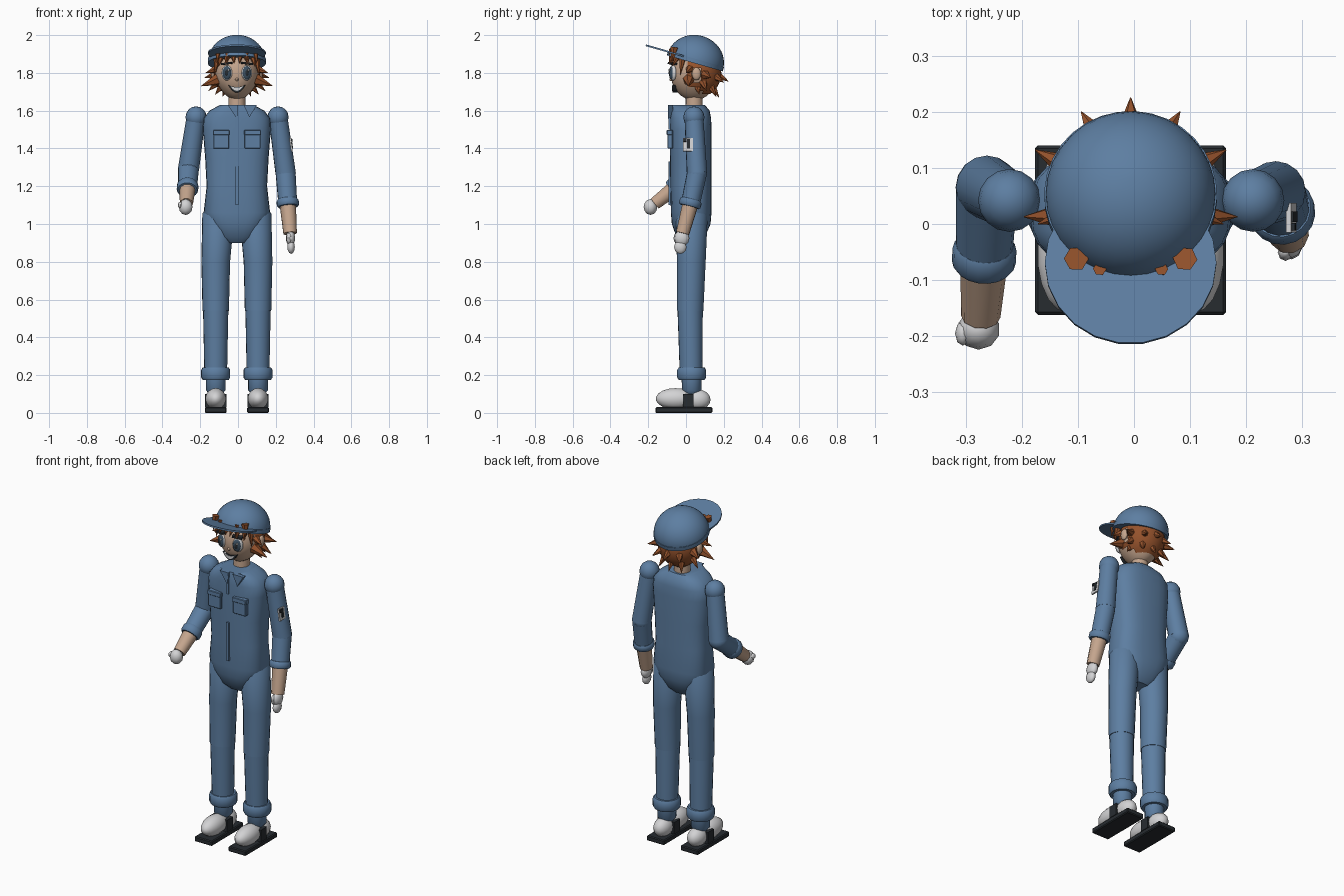
import bpy, bmesh, math
from mathutils import Vector, Matrix

if "Cube" in bpy.data.objects:
    bpy.data.objects.remove(bpy.data.objects["Cube"])

CX = -0.006  # body centre line


def mat(name, r, g, b):
    m = bpy.data.materials.new(name)
    m.diffuse_color = (r, g, b, 1)
    m.use_nodes = True
    m.node_tree.nodes["Principled BSDF"].inputs["Base Color"].default_value = m.diffuse_color
    return m


BLUE = mat("denim blue", 0.11, 0.21, 0.36)
SKIN = mat("skin", 0.56, 0.38, 0.27)
HAIR = mat("copper brown", 0.30, 0.085, 0.025)
WHITE = mat("soft white", 0.65, 0.65, 0.66)
BLACK = mat("near black", 0.02, 0.025, 0.03)
IRIS = mat("slate iris", 0.045, 0.08, 0.12)


def finish(name, bm, material, smooth=True):
    bmesh.ops.recalc_face_normals(bm, faces=bm.faces)
    me = bpy.data.meshes.new(name)
    bm.to_mesh(me)
    bm.free()
    me.materials.append(material)
    ob = bpy.data.objects.new(name, me)
    bpy.context.collection.objects.link(ob)
    if smooth:
        bpy.ops.object.select_all(action='DESELECT')
        ob.select_set(True)
        bpy.context.view_layer.objects.active = ob
        bpy.ops.object.shade_smooth_by_angle(angle=math.radians(40))
    return ob


def skin_rings(bm, rings):
    rings = [[bm.verts.new(p) for p in r] for r in rings]
    n = len(rings[0])
    for a, b in zip(rings, rings[1:]):
        for i in range(n):
            bm.faces.new((a[i], a[(i + 1) % n], b[(i + 1) % n], b[i]))
    bm.faces.new(rings[0])
    bm.faces.new(rings[-1])


def tube(name, pts, radii, material, n=16):
    pts = [Vector(p) for p in pts]
    rings = []
    for i, p in enumerate(pts):
        t = (pts[min(i + 1, len(pts) - 1)] - pts[max(i - 1, 0)]).normalized()
        u = t.cross(Vector((0.05, 1, 0.3))).normalized()
        v = t.cross(u)
        rings.append([p + radii[i] * (u * math.cos(a) + v * math.sin(a))
                      for a in (k * math.tau / n for k in range(n))])
    bm = bmesh.new()
    skin_rings(bm, rings)
    return finish(name, bm, material)


def cuff(name, a, b, r, material=BLUE):
    a, b = Vector(a), Vector(b)
    tube(name, [a, a.lerp(b, 0.2), a.lerp(b, 0.8), b], [r * 0.9, r, r, r * 0.9], material, 18)


def ball(name, c, r, material, rot=(0, 0, 0), n=16):
    bm = bmesh.new()
    bmesh.ops.create_uvsphere(bm, u_segments=n, v_segments=max(6, n // 2), radius=1)
    ob = finish(name, bm, material)
    ob.location, ob.scale, ob.rotation_euler = c, r, rot
    return ob


def box(name, lo, hi, material, bevel=0.0, rot=(0, 0, 0)):
    lo, hi = Vector(lo), Vector(hi)
    bm = bmesh.new()
    bmesh.ops.create_cube(bm, size=1, matrix=Matrix.Diagonal((*(hi - lo), 1)))
    if bevel:
        bmesh.ops.bevel(bm, geom=bm.edges[:], offset=bevel, segments=1, affect='EDGES')
    ob = finish(name, bm, material, False)
    ob.location, ob.rotation_euler = (lo + hi) / 2, rot
    return ob


def plate(name, xz, y0, y1, material):
    bm = bmesh.new()
    skin_rings(bm, [[(x, y, z) for x, z in xz] for y in (y0, y1)])
    return finish(name, bm, material, False)


def spike(name, base, tip, r, n=6):
    tube(name, [base, tip], [r, 0.001], HAIR, n)


# Torso: z, half width, front y, back y
profile = [(0.90, .06, -.02, .07), (0.93, .10, -.05, .10), (1.0, .145, -.075, .13),
           (1.06, .176, -.08, .135), (1.2, .160, -.083, .135), (1.35, .168, -.085, .135),
           (1.5, .180, -.086, .135), (1.56, .176, -.085, .133), (1.60, .145, -.083, .125),
           (1.63, .09, -.078, .10)]
rings = []
for z, w, y0, y1 in profile:
    ring = []
    for k in range(28):
        c, s = math.cos(k * math.tau / 28), math.sin(k * math.tau / 28)
        ring.append((CX + w * math.copysign(abs(c) ** 0.75, c),
                     (y0 + y1) / 2 + (y1 - y0) / 2 * math.copysign(abs(s) ** 0.75, s), z))
    rings.append(ring)
bm = bmesh.new()
skin_rings(bm, rings)
finish("torso", bm, BLUE)

# Pockets, front closure and collar
for s in (-1, 1):
    x = CX + s * 0.083
    box("pocket", (x - .042, -.098, 1.40), (x + .042, -.07, 1.485), BLUE, .003)
    box("pocket_flap", (x - .044, -.102, 1.47), (x + .044, -.07, 1.497), BLUE, .003)
box("lower_placket", (CX - .008, -.092, 1.10), (CX + .008, -.07, 1.33), BLUE)
box("upper_placket", (CX - .006, -.092, 1.50), (CX + .006, -.07, 1.61), BLUE)
plate("collar_right", [(-.055, 1.63), (0, 1.63), (-.004, 1.555)], -.094, -.07, BLUE)
plate("collar_left", [(.03, 1.63), (.10, 1.63), (.06, 1.565)], -.094, -.07, BLUE)

# Legs and shoes
for s in (-1, 1):
    x = CX + s * 0.112
    hip = CX + s * 0.098
    tube("thigh", [(hip, .03, 1.09), (hip, .03, 1.05), (x, .028, .80), (x, .022, .54)],
         [.06, .085, .076, .070], BLUE, 20)
    tube("shin", [(x, .022, .545), (x, .027, .2)], [.067, .060], BLUE, 20)
    cuff("trouser_cuff", (x, .03, .175), (x, .03, .24), .077)
    tube("ankle", [(x, .03, .19), (x, .03, .12), (x, .03, .10)], [.053, .052, .035], BLUE)
    ball("shoe_toe", (x, -.055, .075), (.055, .105, .056), WHITE, n=18)
    ball("shoe_heel", (x, .06, .07), (.05, .07, .055), WHITE)
    box("shoe_strap", (x - .056, -.015, .03), (x + .056, .04, .10), BLACK)
    box("sole", (x - .058, -.162, 0), (x + .058, .14, .03), BLACK, .005)

# Bent arm
sh, el, cu, wr = (-.222, .042, 1.565), (-.262, .065, 1.29), (-.267, -.06, 1.19), (-.273, -.165, 1.108)
ball("shoulder", sh, (.056, .056, .058), BLUE)
tube("upper_sleeve", [sh, el], [.050, .056], BLUE)
ball("elbow", el, (.056, .057, .056), BLUE)
tube("lower_sleeve", [el, cu], [.055, .050], BLUE)
cuff("sleeve_cuff", (-.266, -.038, 1.207), (-.268, -.075, 1.178), .057)
tube("forearm", [cu, wr], [.043, .035], SKIN, 10)
ball("glove", (-.277, -.188, 1.09), (.038, .036, .042), WHITE, n=10)
ball("glove_thumb", (-.305, -.195, 1.10), (.014, .022, .018), WHITE, n=8)

# Hanging arm
sh, el, cu, wr = (.212, .042, 1.565), (.252, .058, 1.27), (.264, .022, 1.10), (.276, -.018, .95)
ball("shoulder", sh, (.056, .056, .058), BLUE)
tube("upper_sleeve", [sh, el], [.050, .054], BLUE)
ball("elbow", el, (.054, .054, .054), BLUE)
tube("lower_sleeve", [el, cu], [.053, .050], BLUE)
cuff("sleeve_cuff", (.262, .028, 1.13), (.265, .018, 1.092), .059)
tube("forearm", [cu, wr], [.043, .036], SKIN, 10)
ball("glove", (.278, -.022, .925), (.026, .040, .042), WHITE, n=10)
ball("glove_fingers", (.281, -.030, .878), (.021, .033, .036), WHITE, n=10)
ball("glove_thumb", (.270, -.050, .925), (.014, .016, .028), WHITE, n=8)

# Sleeve badge
tilt = (0, -.14, 0)
box("badge", (.276, -.015, 1.385), (.285, .037, 1.455), WHITE, rot=tilt)
box("badge_mark", (.282, .004, 1.40), (.288, .022, 1.45), BLACK, rot=tilt)
box("badge_dot", (.282, -.012, 1.435), (.288, .002, 1.452), BLACK, rot=tilt)

# Neck, head and ears
tube("neck", [(CX, .043, 1.60), (CX, .043, 1.72)], [.046, .044], SKIN)
head = ball("head", (CX, .043, 1.80), (.115, .125, .145), SKIN, n=32)
for v in head.data.vertices:  # narrow the jaw
    if v.co.z < -0.3:
        v.co.x *= 1 + 0.25 * (v.co.z + 0.3)
for s in (-1, 1):
    ball("ear", (CX + s * .122, .055, 1.795), (.015, .024, .034), SKIN, n=12)

# Face
for s in (-1, 1):
    x = CX + s * .053
    turn = (0, 0, s * .35)
    ball("eye_white", (x, -.068, 1.80), (.030, .016, .041), WHITE, turn)
    ball("eye_iris", (x, -.076, 1.80), (.024, .013, .036), IRIS, turn)
    ball("eye_pupil", (x, -.082, 1.80), (.012, .010, .021), BLACK, turn, 12)
    ball("eye_glint", (x + .009, -.089, 1.815), (.005, .004, .007), WHITE, n=8)
    box("eyebrow", (x - .028, -.088, 1.845), (x + .028, -.055, 1.855), BLACK, rot=(0, s * .12, s * .35))


def smile(name, w, h, top, y, material):
    arc = [(k / 5 - 1) for k in range(11)]
    pts = [(CX + w * t, top + .012 * t * t) for t in arc]
    pts += [(CX + w * t, top + .012 * t * t - h * (1 - t * t) - .001) for t in reversed(arc)]
    plate(name, pts, y, -.03, material)


smile("mouth", .046, .028, 1.725, -.071, BLACK)
smile("teeth", .036, .016, 1.722, -.074, WHITE)
ball("nose", (CX, -.078, 1.765), (.009, .010, .009), SKIN, n=8)

# Hair shell open at the face and around the ears
hair = ball("hair_shell", (CX, .055, 1.80), (.125, .132, .135), HAIR, n=32)
bm = bmesh.new()
bm.from_mesh(hair.data)
gone = []
for f in bm.faces:
    c = f.calc_center_median()
    ear = abs(c.y) < .25 and -.3 < c.z < .22
    if (c.y < -.38 and c.z < .48) or c.z < -.83 or (c.y < .2 and c.z < -.55) or ear:
        gone.append(f)
bmesh.ops.delete(bm, geom=gone, context='FACES')
bm.to_mesh(hair.data)
bm.free()

# Hair spikes: the back one is single, the others are mirrored
spike("back_spike", (CX, .165, 1.79), (CX, .225, 1.755), .025)
spike("back_spike_low", (CX, .14, 1.73), (CX, .175, 1.67), .022)
pairs = [((.10, .015, 1.765), (.190, .013, 1.73), .032), ((.11, .02, 1.82), (.165, .0, 1.80), .022),
         ((.11, .10, 1.79), (.170, .132, 1.775), .025), ((.10, .09, 1.75), (.150, .11, 1.705), .022),
         ((.06, .155, 1.78), (.088, .200, 1.75), .022), ((.055, .13, 1.73), (.075, .16, 1.675), .022),
         ((.08, .06, 1.73), (.115, .07, 1.685), .020), ((.105, -.02, 1.87), (.118, -.03, 1.79), .018),
         ((.085, -.045, 1.885), (.095, -.072, 1.835), .018), ((.05, -.065, 1.89), (.06, -.088, 1.845), .018),
         ((.018, -.07, 1.89), (.014, -.092, 1.85), .016),
         ((.097, -.062, 1.935), (.105, -.075, 1.85), .022), ((.055, -.08, 1.925), (.05, -.09, 1.85), .012)]
for base, tip, r in pairs:
    for s in (-1, 1):
        spike("hair_spike", (CX + s * base[0], *base[1:]), (CX + s * tip[0], *tip[1:]), r)

# Cap: dome, band and brim, all tipped up at the front
TIP = math.radians(-16)
bm = bmesh.new()
skin_rings(bm, [[(.152 * math.cos(e) * math.cos(k * math.tau / 32),
                  .152 * math.cos(e) * math.sin(k * math.tau / 32), .138 * math.sin(e))
                 for k in range(32)] for e in (math.radians(d) for d in range(0, 90, 8))])
cap = finish("cap_dome", bm, BLUE)
band = tube("cap_band", [(0, 0, -.012), (0, 0, .012)], [.154, .154], BLUE, 32)
bm = bmesh.new()
skin_rings(bm, [[(.153 * math.cos(k * math.tau / 22), -.127 + .150 * math.sin(k * math.tau / 22), z)
                 for k in range(22)] for z in (.004, .013)])
brim = finish("cap_brim", bm, BLUE, False)
for ob in (cap, band, brim):
    ob.location = (CX, .05, 1.862)
    ob.rotation_euler = (TIP, 0, 0)
